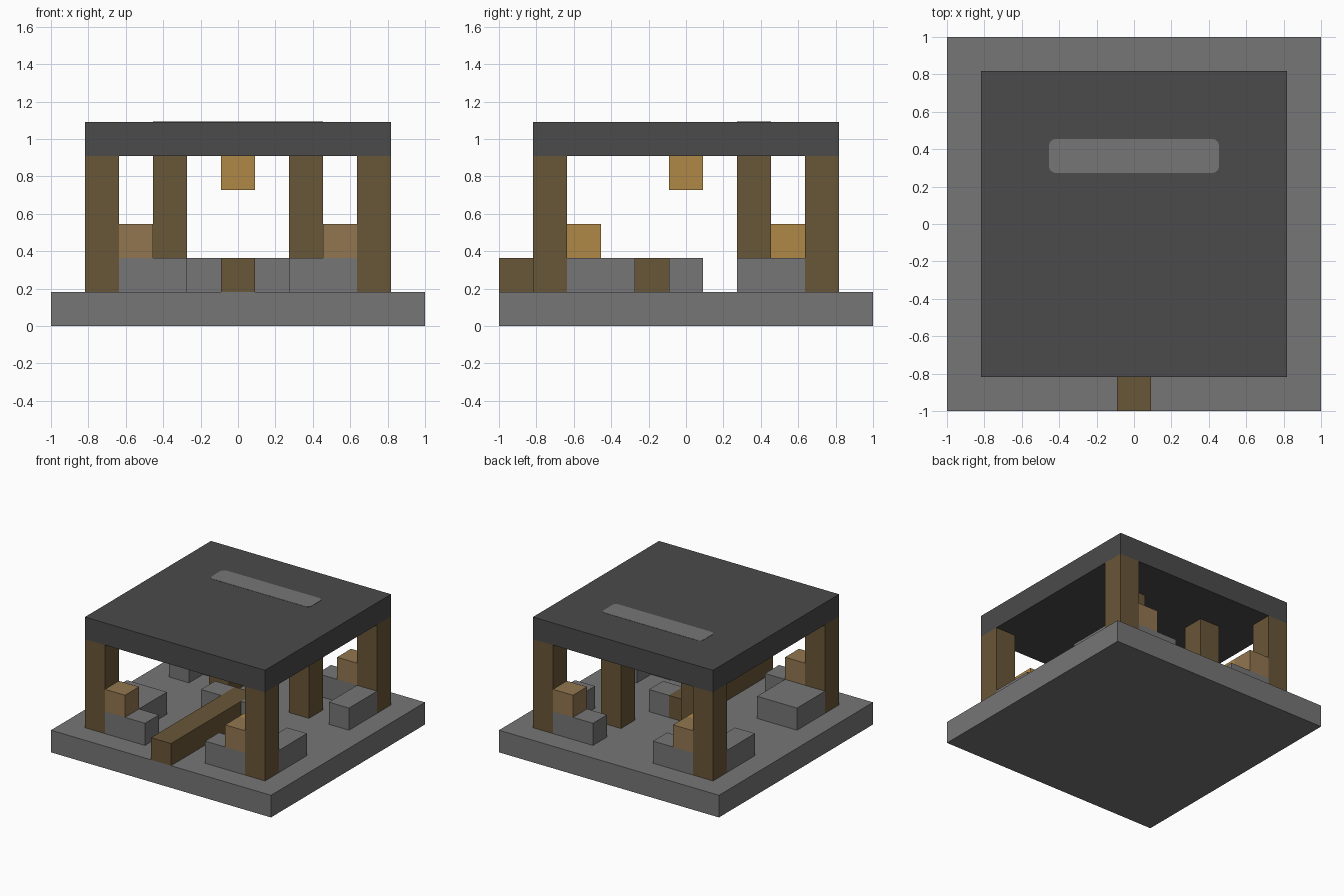
import bpy
import bmesh

cube = bpy.data.objects.get("Cube")
if cube:
    bpy.data.objects.remove(cube, do_unlink=True)

CELL = 2 / 11  # everything sits on an 11 x 11 block grid


def material(name, rgb):
    mat = bpy.data.materials.new(name)
    mat.use_nodes = True
    mat.diffuse_color = (*rgb, 1)
    mat.node_tree.nodes["Principled BSDF"].inputs["Base Color"].default_value = (*rgb, 1)
    return mat


STONE = material("stone grey", (0.181, 0.181, 0.181))
ROOF = material("charcoal", (0.069, 0.069, 0.069))
LOG = material("dark wood", (0.141, 0.093, 0.040))
CRATE = material("tan wood", (0.287, 0.181, 0.080))
LAMP = material("amber", (0.434, 0.246, 0.061))


def block(name, mat, x, y, z):
    """Box from (low, high) ranges in grid cells, centred on the grid."""
    bm = bmesh.new()
    bmesh.ops.create_cube(bm, size=1)
    for v in bm.verts:
        for i, (low, high) in enumerate((x, y, z)):
            v.co[i] = (low if v.co[i] < 0 else high) * CELL
    mesh = bpy.data.meshes.new(name)
    bm.to_mesh(mesh)
    bm.free()
    mesh.materials.append(mat)
    obj = bpy.data.objects.new(name, mesh)
    bpy.context.collection.objects.link(obj)
    return obj


def span(low, high, side):
    return (low, high) if side > 0 else (-high, -low)


# Floor, roof and the pale strip on the roof
block("floor_slab", STONE, (-5.5, 5.5), (-5.5, 5.5), (0, 1))
block("roof_slab", ROOF, (-4.5, 4.5), (-4.5, 4.5), (5, 6))
strip = block("roof_strip", STONE, (-2.5, 2.5), (1.5, 2.5), (5.99, 6.01))
bm = bmesh.new()
bm.from_mesh(strip.data)
corners = [e for e in bm.edges if abs(e.verts[0].co.z - e.verts[1].co.z) > 0.001]
bmesh.ops.bevel(bm, geom=corners, offset=0.035, segments=3, profile=0.5, affect='EDGES')
bm.to_mesh(strip.data)
bm.free()

# Corner posts with stone benches on both sides and a crate on one
for sx, side in ((-1, "right"), (1, "left")):
    for sy, end in ((-1, "front"), (1, "back")):
        tag = end + "_" + side
        block("post_" + tag, LOG, span(3.5, 4.5, sx), span(3.5, 4.5, sy), (1, 5))
        block("bench_" + tag, STONE, span(1.5, 3.5, sx), span(3.5, 4.5, sy), (1, 2))
        wide = sx < 0 and sy < 0
        block("side_bench_" + tag, STONE, span(2.5 if wide else 3.5, 4.5, sx),
              span(1.5, 3.5, sy), (1, 2))
        block("crate_" + tag, CRATE, span(2.5, 3.5, sx), span(3.5, 4.5, sy), (2, 3))
        # Lamps on stone bases in two opposite corners
        if sx != sy:
            block("lamp_base_" + tag, STONE, span(2.5, 3.5, sx), span(2.5, 3.5, sy), (1, 2))
            block("lamp_" + tag, LAMP, span(2.5, 3.5, sx), span(2.5, 3.5, sy), (2, 3))
    # Inner posts and the stones beside the beam
    block("inner_post_" + side, LOG, span(1.5, 2.5, sx), (1.5, 2.5), (1, 5))
    block("beam_stone_" + side, STONE, span(0.5, 1.5, sx), (-0.5, 0.5), (1, 2))

# Floor beam and hanging lamp
block("floor_beam", LOG, (-0.5, 0.5), (-5.5, 0.5), (1, 2))
block("hanging_lamp", LAMP, (-0.5, 0.5), (-0.5, 0.5), (4, 5))
